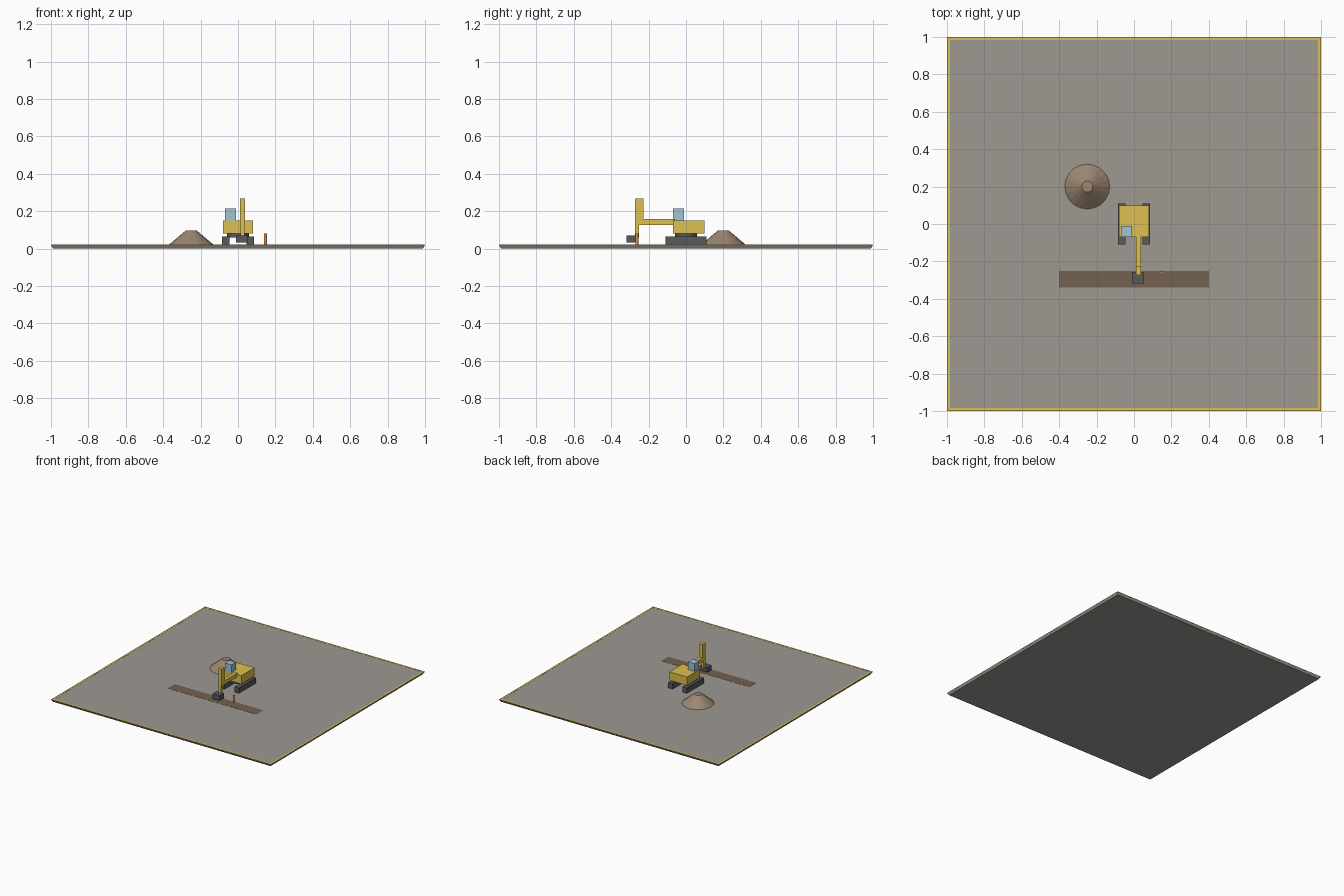
import bpy, bmesh, math

if "Cube" in bpy.data.objects:
    bpy.data.objects.remove(bpy.data.objects["Cube"])

def material(name, rgb):
    m = bpy.data.materials.new(name)
    m.diffuse_color = (*rgb, 1)
    m.use_nodes = True
    m.node_tree.nodes["Principled BSDF"].inputs["Base Color"].default_value = m.diffuse_color
    return m

CONCRETE = material("concrete", (0.34, 0.32, 0.29))
YELLOW = material("yellow_paint", (0.72, 0.53, 0.08))
DARK = material("dark_steel", (0.10, 0.10, 0.11))
GLASS = material("glass", (0.37, 0.55, 0.65))
SOIL = material("soil", (0.33, 0.24, 0.17))
TRENCH = material("trench_soil", (0.17, 0.12, 0.08))
ORANGE = material("orange_paint", (0.75, 0.30, 0.05))

def add(name, bm, mat):
    bmesh.ops.recalc_face_normals(bm, faces=bm.faces)
    me = bpy.data.meshes.new(name)
    bm.to_mesh(me)
    bm.free()
    me.materials.append(mat)
    ob = bpy.data.objects.new(name, me)
    bpy.context.collection.objects.link(ob)
    return ob

def box(name, x, y, z, mat, inset=0):
    """Box from (min, max) ranges; inset narrows the bottom."""
    bm = bmesh.new()
    bmesh.ops.create_cube(bm, size=1)
    for v in bm.verts:
        i = [int(c > 0) for c in v.co]
        k = 0 if i[2] else inset
        v.co = (x[i[0]] + (k if not i[0] else -k),
                y[i[1]] + (k if not i[1] else -k), z[i[2]])
    return add(name, bm, mat)

def cone(name, x, y, z, r1, r2, sides, mat):
    bm = bmesh.new()
    bmesh.ops.create_cone(bm, cap_ends=True, segments=sides, radius1=r1,
                          radius2=r2, depth=z[1] - z[0])
    bmesh.ops.translate(bm, vec=(x, y, (z[0] + z[1]) / 2), verts=bm.verts)
    return add(name, bm, mat)

# Ground slab with a thin painted border
G = 0.02
box("ground_slab", (-1, 1), (-1, 1), (0, G), CONCRETE, inset=0.012)
T = (G - 0.004, G + 0.001)
for s, side in ((-1, "a"), (1, "b")):
    r = tuple(sorted((s * 0.985, s * 0.998)))
    box("border_x_" + side, r, (-0.998, 0.998), T, YELLOW)
    box("border_y_" + side, (-0.985, 0.985), r, T, YELLOW)

# Trench strip, spoil heap and marker post
box("trench", (-0.4, 0.4), (-0.34, -0.25), (0.005, G + 0.001), TRENCH)
cone("spoil_heap", -0.25, 0.2, (G, 0.096), 0.12, 0.03, 20, SOIL)
cone("marker_post", 0.147, -0.262, (G, 0.08), 0.008, 0.008, 12, ORANGE)

# Tracks and turntable
for s, side in ((-1, "left"), (1, "right")):
    box("track_" + side, tuple(sorted((s * 0.045, s * 0.085))),
        (-0.11, 0.11), (G, 0.065), DARK)
cone("turntable", 0, 0, (0.06, 0.082), 0.06, 0.06, 20, DARK)

# House and cab
box("house", (-0.08, 0.08), (-0.07, 0.1), (0.08, 0.15), YELLOW)
box("cab", (-0.07, -0.01), (-0.07, -0.012), (0.15, 0.214), GLASS)

# Boom, mast, stick and bucket
box("boom", (0.01, 0.038), (-0.24, -0.06), (0.127, 0.157), YELLOW)
box("mast", (0.01, 0.038), (-0.27, -0.228), (0.127, 0.267), YELLOW)
box("stick", (0.014, 0.034), (-0.272, -0.25), (0.06, 0.265), YELLOW)
box("bucket", (-0.011, 0.054), (-0.318, -0.26), (0.032, 0.07), DARK)
